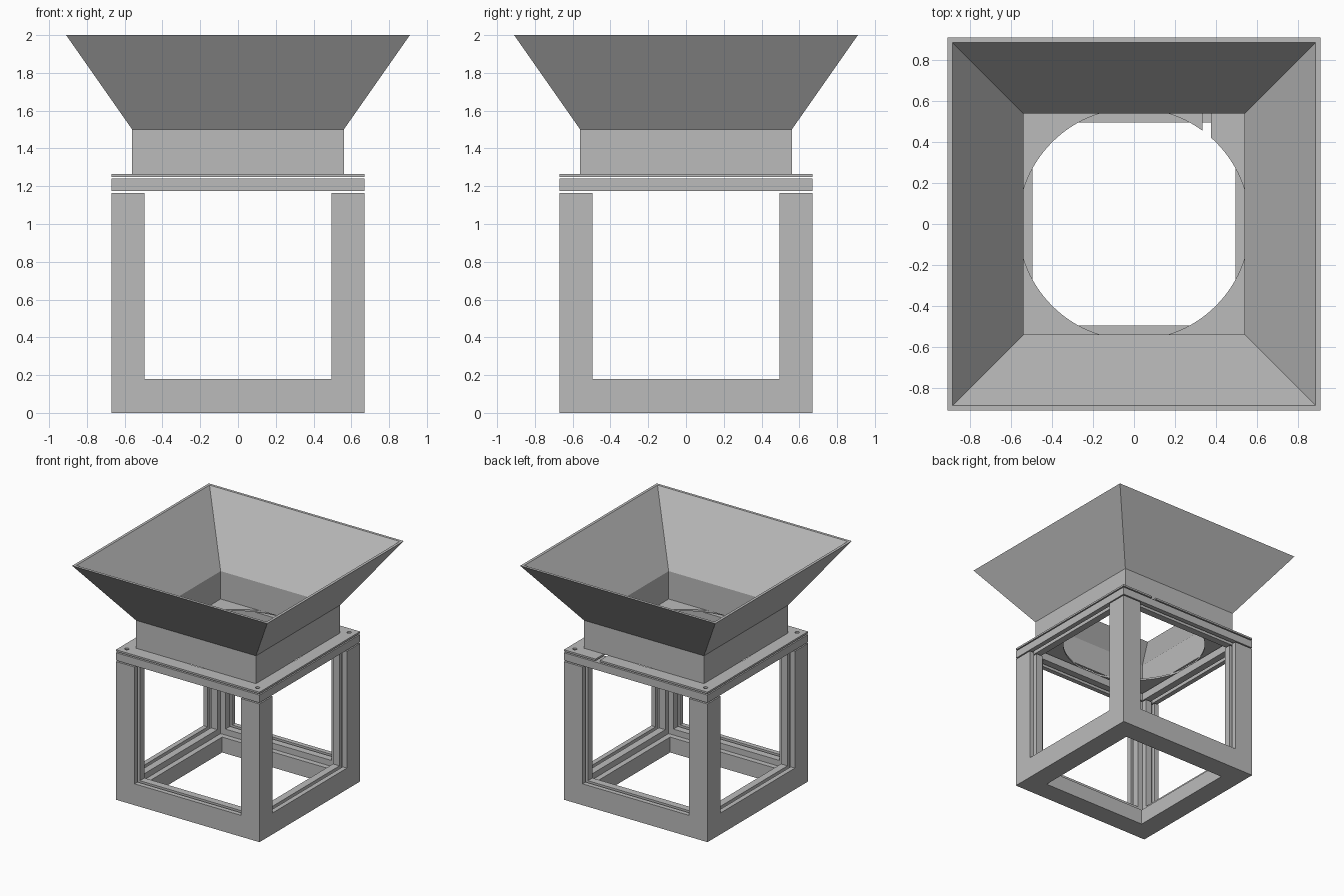
import bpy, bmesh, math
from mathutils import Matrix, Vector

if "Cube" in bpy.data.objects:
    bpy.data.objects.remove(bpy.data.objects["Cube"])

grey = bpy.data.materials.new("mid grey")
grey.diffuse_color = (0.5, 0.5, 0.5, 1)
grey.use_nodes = True
grey.node_tree.nodes["Principled BSDF"].inputs["Base Color"].default_value = grey.diffuse_color

HALF, HOLLOW, WINDOW = 0.67, 0.54, 0.495


def finish(name, bm):
    bmesh.ops.recalc_face_normals(bm, faces=bm.faces)
    mesh = bpy.data.meshes.new(name)
    bm.to_mesh(mesh)
    bm.free()
    mesh.materials.append(grey)
    ob = bpy.data.objects.new(name, mesh)
    bpy.context.collection.objects.link(ob)
    return ob


def box(name, x0, x1, y0, y1, z0, z1):
    bm = bmesh.new()
    size = Matrix.Diagonal((x1 - x0, y1 - y0, z1 - z0, 1))
    mid = Matrix.Translation(((x0 + x1) / 2, (y0 + y1) / 2, (z0 + z1) / 2))
    bmesh.ops.create_cube(bm, size=1, matrix=mid @ size)
    return finish(name, bm)


def square(name, half, z0, z1):
    return box(name, -half, half, -half, half, z0, z1)


def cylinder(name, r, x, y, z0, z1, sides):
    bm = bmesh.new()
    bmesh.ops.create_cone(bm, cap_ends=True, segments=sides, radius1=r, radius2=r,
                          depth=z1 - z0, matrix=Matrix.Translation((x, y, (z0 + z1) / 2)))
    return finish(name, bm)


def cut(ob, cutters):
    for c in cutters:
        c.hide_render = True
        mod = ob.modifiers.new("cut", 'BOOLEAN')
        mod.operation, mod.solver, mod.object = 'DIFFERENCE', 'EXACT', c
    bpy.context.view_layer.update()
    mesh = bpy.data.meshes.new_from_object(
        ob.evaluated_get(bpy.context.evaluated_depsgraph_get()))
    ob.modifiers.clear()
    ob.data = mesh
    for c in cutters:
        bpy.data.objects.remove(c)


def square_tube(name, profile):
    """Sweep a closed (half width, height) profile round a square."""
    bm = bmesh.new()
    rings = [[bm.verts.new((sx * h, sy * h, z)) for h, z in profile]
             for sx, sy in ((-1, -1), (1, -1), (1, 1), (-1, 1))]
    n = len(profile)
    for i in range(4):
        a, b = rings[i], rings[(i + 1) % 4]
        for j in range(n):
            k = (j + 1) % n
            bm.faces.new((a[j], b[j], b[k], a[k]))
    return finish(name, bm)


def panel_grooves(z0, z1):
    """Slots for sliding panels in all four walls."""
    out, w = [], 0.525
    for s in (-1, 1):
        a, b = sorted((s * 0.60, s * 0.63))
        out.append(box("groove", -w, w, a, b, z0, z1))
        out.append(box("groove", a, b, -w, w, z0, z1))
    return out


# base frame: hollow box with four open-topped windows and a floor opening
frame = square("base_frame", HALF, 0, 1.165)
cut(frame, [
    square("hollow", HOLLOW, 0.13, 1.4),
    box("window_y", -WINDOW, WINDOW, -1, 1, 0.18, 1.5),
    box("window_x", -1, 1, -WINDOW, WINDOW, 0.18, 1.5),
    square("floor_hole", WINDOW, -0.2, 0.5),
] + panel_grooves(0.15, 1.6))

# lid ring closing the tops of the windows
ring = square("lid_ring", HALF, 1.175, 1.24)
cut(ring, [square("ring_hole", HOLLOW, 1.0, 1.4)] + panel_grooves(1.1, 1.205))

# top plate: round opening, narrow slot at the back, corner screw holes
plate = square("top_plate", HALF, 1.25, 1.265)
cut(plate, [
    cylinder("round_hole", 0.565, 0, 0, 1.1, 1.4, 96),
    box("slot", 0.335, 0.375, 0.3, 0.8, 1.15, 1.35),
] + [cylinder("screw_hole", 0.017, sx * 0.61, sy * 0.61, 1.2, 1.3, 20)
     for sx in (-1, 1) for sy in (-1, 1)])

# square neck and flared hopper
square_tube("neck", [(0.56, 1.265), (0.56, 1.5), (0.54, 1.5), (0.54, 1.265)])
square_tube("hopper", [(0.56, 1.5), (0.91, 2.0), (0.887, 2.0), (0.54, 1.5)])
